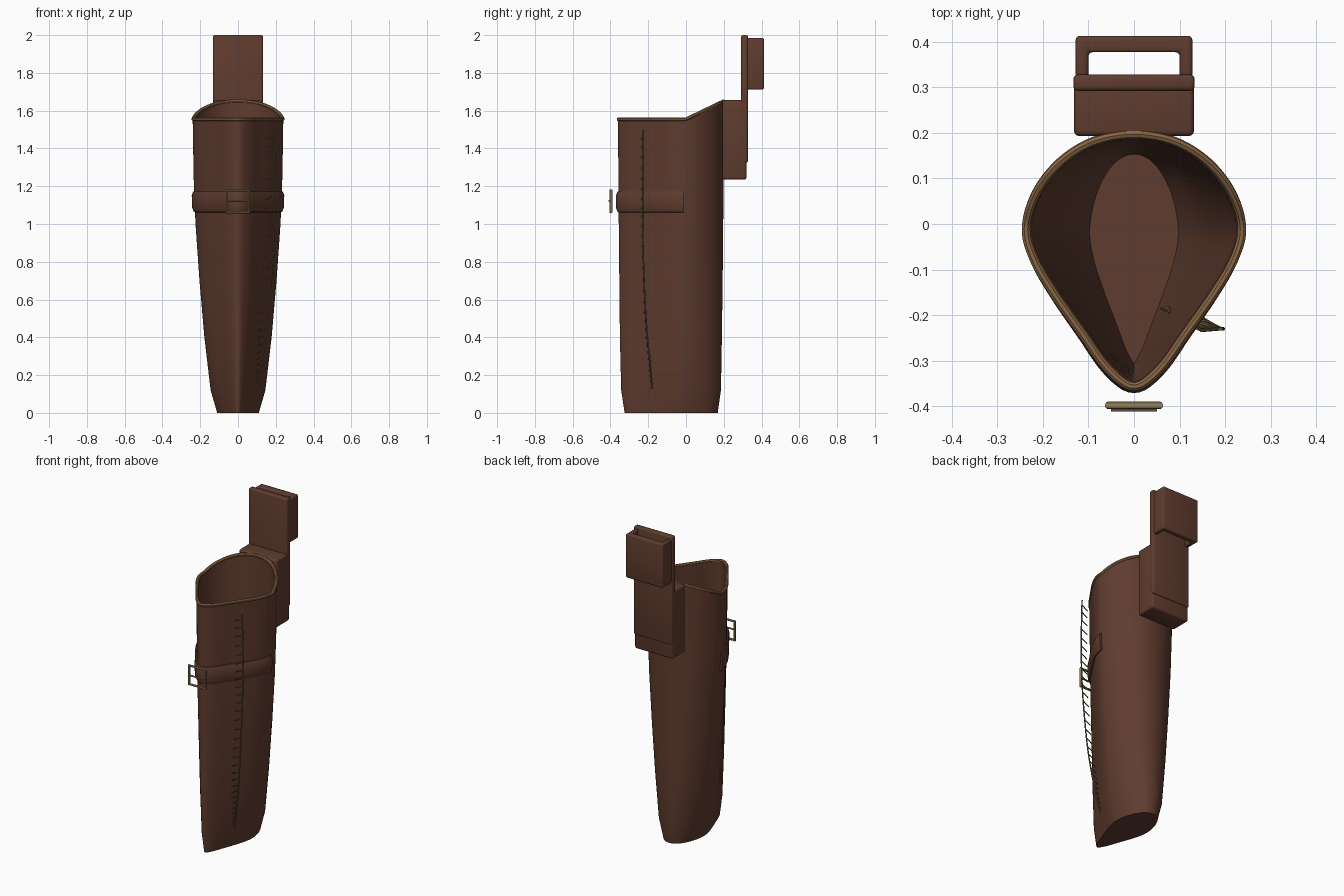
import bpy, bmesh
from mathutils import Vector

if "Cube" in bpy.data.objects:
    bpy.data.objects.remove(bpy.data.objects["Cube"], do_unlink=True)


def material(name, rgb):
    m = bpy.data.materials.new(name)
    m.use_nodes = True
    m.diffuse_color = (*rgb, 1)
    m.node_tree.nodes["Principled BSDF"].inputs["Base Color"].default_value = (*rgb, 1)
    return m


LEATHER = material("brown leather", (0.115, 0.045, 0.028))
TRIM = material("tan trim", (0.25, 0.135, 0.06))
BRASS = material("dull brass", (0.30, 0.22, 0.105))
THREAD = material("waxed thread", (0.17, 0.115, 0.055))


def finish(ob, mat):
    ob.data.materials.clear()
    ob.data.materials.append(mat)
    bpy.ops.object.select_all(action="DESELECT")
    ob.select_set(True)
    bpy.context.view_layer.objects.active = ob
    bpy.ops.object.shade_smooth_by_angle(angle=0.6)
    return ob


def mesh_object(name, bm, mat):
    bmesh.ops.recalc_face_normals(bm, faces=bm.faces)
    me = bpy.data.meshes.new(name)
    bm.to_mesh(me)
    bm.free()
    ob = bpy.data.objects.new(name, me)
    bpy.context.collection.objects.link(ob)
    return finish(ob, mat)


def loft(name, rings, mat, caps=True):
    """Skin closed rings of equal length and cap both ends."""
    bm = bmesh.new()
    rows = [[bm.verts.new(p) for p in r] for r in rings]
    n = len(rows[0])
    for a, b in zip(rows, rows[1:]):
        for i in range(n):
            j = (i + 1) % n
            bm.faces.new((a[i], a[j], b[j], b[i]))
    if caps:
        bm.faces.new(rows[0])
        bm.faces.new(rows[-1])
    return mesh_object(name, bm, mat)


def prism(name, outline, z0, z1, bevel, mat):
    """Extrude an xy outline upwards and round its edges."""
    bm = bmesh.new()
    base = bm.faces.new([bm.verts.new((x, y, z0)) for x, y in outline])
    top = bmesh.ops.extrude_face_region(bm, geom=[base])["geom"]
    bmesh.ops.translate(bm, vec=(0, 0, z1 - z0),
                        verts=[v for v in top if isinstance(v, bmesh.types.BMVert)])
    bmesh.ops.recalc_face_normals(bm, faces=bm.faces)
    bmesh.ops.bevel(bm, geom=bm.edges[:], offset=bevel, segments=3,
                    profile=0.5, affect="EDGES")
    return mesh_object(name, bm, mat)


def wire(name, paths, radius, mat, closed=False):
    """Round wire along one or more point paths."""
    cu = bpy.data.curves.new(name, "CURVE")
    cu.dimensions = "3D"
    cu.bevel_depth = radius
    cu.bevel_resolution = 2
    cu.use_fill_caps = True
    for path in paths:
        sp = cu.splines.new("POLY")
        sp.points.add(len(path) - 1)
        for q, p in zip(sp.points, path):
            q.co = (*p, 1)
        sp.use_cyclic_u = closed
    ob = bpy.data.objects.new(name, cu)
    bpy.context.collection.objects.link(ob)
    bpy.ops.object.select_all(action="DESELECT")
    ob.select_set(True)
    bpy.context.view_layer.objects.active = ob
    bpy.ops.object.convert(target="MESH")
    return finish(bpy.context.view_layer.objects.active, mat)


def spline(pts, steps, closed):
    """Catmull-Rom points through the given ones."""
    n, out = len(pts), []
    get = (lambda i: pts[i % n]) if closed else (lambda i: pts[min(max(i, 0), n - 1)])
    for i in range(n if closed else n - 1):
        a, b, c, d = (Vector(get(i + k)) for k in (-1, 0, 1, 2))
        for s in range(steps):
            t = s / steps
            out.append(0.5 * (2 * b + (c - a) * t + (2 * a - 5 * b + 4 * c - d) * t * t
                              + (3 * b - a - 3 * c + d) * t ** 3))
    return out if closed else out + [Vector(pts[-1])]


# Teardrop cross-section, from the back round the left side to the front tip
HALF = [(0, .2), (.09, .184), (.165, .137), (.218, .068), (.24, -.01), (.222, -.08),
        (.178, -.155), (.118, -.24), (.058, -.322), (0, -.36)]
OUTLINE = spline(HALF + [(-x, y) for x, y in HALF[-2:0:-1]], 6, True)

# Height, half width, front edge, back edge
LEVELS = [(0, .11, -.325, .168), (.12, .145, -.343, .185), (.4, .178, -.35, .19),
          (.7, .204, -.353, .194), (1.0, .225, -.356, .197), (1.25, .235, -.358, .199),
          (1.56, .24, -.36, .2)]


def section(z):
    """Width, front and back of the sheath at a height."""
    for a, b in zip(LEVELS, LEVELS[1:]):
        if z <= b[0]:
            t = (z - a[0]) / (b[0] - a[0])
            return [a[k] + (b[k] - a[k]) * t for k in (1, 2, 3)]
    return LEVELS[-1][1:]


def ring(z, offset=0.0, rim=False):
    w, front, back = section(z)
    flat = [Vector((p.x * w / .24, front + (p.y + .36) / .56 * (back - front)))
            for p in OUTLINE]
    out = []
    for i, p in enumerate(flat):
        d = (flat[(i + 1) % len(flat)] - flat[i - 1]).normalized()
        q = p + Vector((-d.y, d.x)) * offset
        # The mouth climbs towards the back
        out.append(Vector((q.x, q.y, 1.555 + .48 * max(0, q.y) if rim else z)))
    return out


# Sheath body with a hollow inside
heights = [l[0] for l in LEVELS[:-1]]
outer = [ring(z) for z in heights] + [ring(1.56, rim=True)]
inner = [ring(1.56, -.015, True)] + [ring(z, -.015) for z in heights[:0:-1]] + [ring(.015, -.017)]
loft("sheath_body", outer + inner, LEATHER)
wire("mouth_trim", [ring(1.56, -.003, True)], .01, TRIM, closed=True)

# Domed strap round the front half
strap_profile = [(1.06, -.006), (1.064, .006), (1.085, .014), (1.15, .014),
                 (1.171, .006), (1.175, -.006)]
rows = [ring(z, o) for z, o in strap_profile]
front_ids = [i for i, p in enumerate(OUTLINE) if p.y < -.008]
loft("front_strap", [[r[i] for r in rows] for i in front_ids], LEATHER)

# Buckle in front of the strap
corners = [(-.058, 1.062), (.058, 1.062), (.058, 1.178), (-.058, 1.178)]
wire("buckle_frame", [[(x, -.398, z) for x, z in corners]], .008, BRASS, closed=True)
wire("buckle_bar", [[(-.05, -.407, 1.122), (.05, -.407, 1.122)]], .005, BRASS)

# Side seam: a long cord with short slanted stitches
cord = spline([(.19, -.23, 1.5), (.196, -.23, 1.2), (.188, -.228, .9), (.163, -.215, .55),
               (.132, -.195, .3), (.1, -.18, .13)], 6, False)
wire("seam_cord", [cord], .004, THREAD)
wire("seam_stitches", [[p, p + Vector((-.045, -.004, -.02))] for p in cord[1:-1]], .003, THREAD)


# Belt hanger on the back
def box(name, w, y0, y1, z0, z1, bevel):
    return prism(name, [(-w, y0), (w, y0), (w, y1), (-w, y1)], z0, z1, bevel, LEATHER)


box("hanger_block", .132, .193, .32, 1.235, 1.656, .012)
box("hanger_strip", .133, .292, .328, 1.325, 2.0, .01)
prism("belt_loop", [(-.128, .32), (-.1, .32), (-.1, .377), (.1, .377), (.1, .32),
                    (.128, .32), (.128, .413), (-.128, .413)], 1.712, 1.985, .009, LEATHER)
